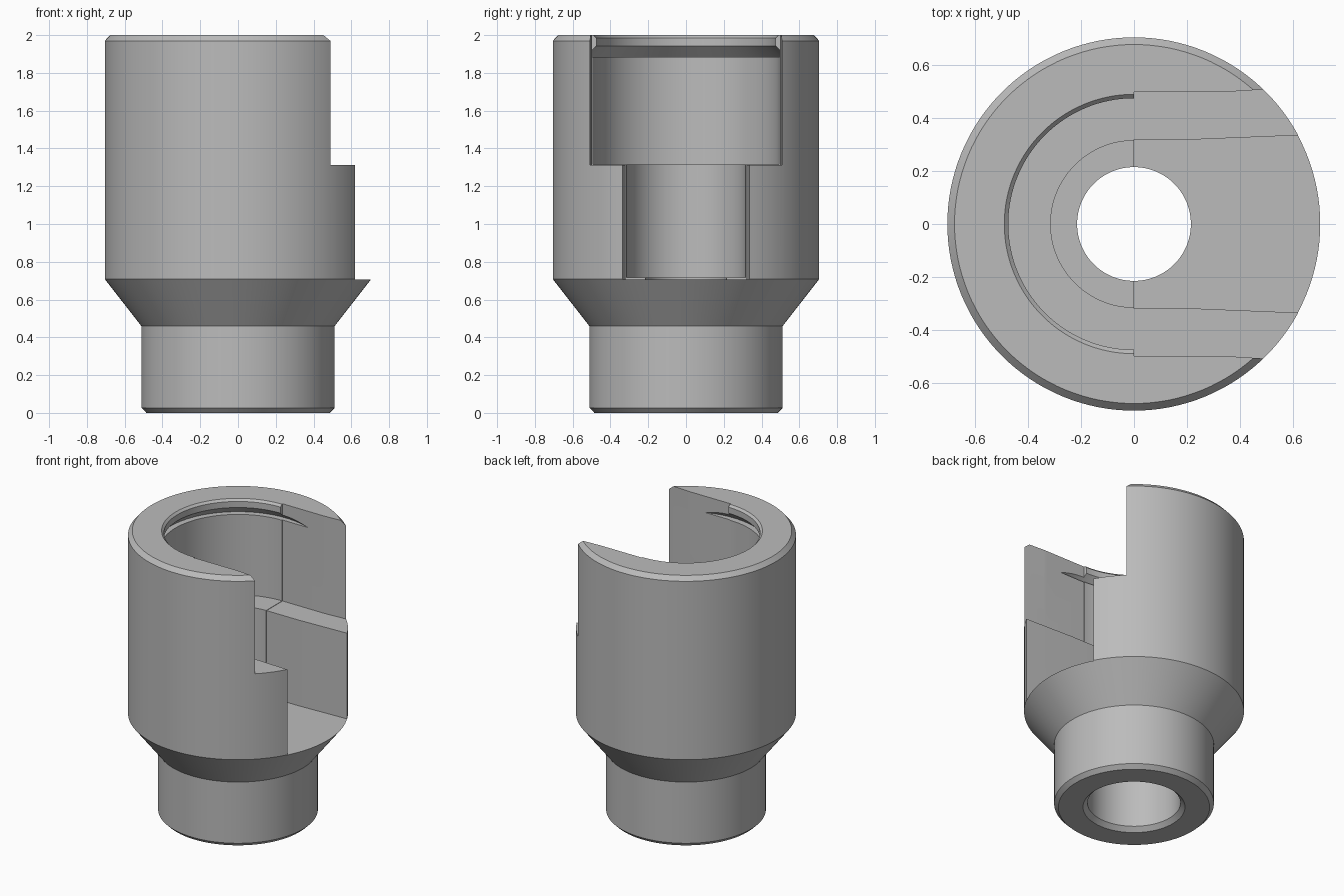
import bpy, bmesh, math

cube = bpy.data.objects.get("Cube")
if cube:
    bpy.data.objects.remove(cube, do_unlink=True)

steel = bpy.data.materials.new("plain grey")
steel.use_nodes = True
GREY = (0.5, 0.5, 0.5, 1)
steel.diffuse_color = GREY
steel.node_tree.nodes["Principled BSDF"].inputs["Base Color"].default_value = GREY

SEGMENTS = 128


def make_object(name, bm):
    bmesh.ops.recalc_face_normals(bm, faces=bm.faces)
    mesh = bpy.data.meshes.new(name)
    bm.to_mesh(mesh)
    bm.free()
    mesh.materials.append(steel)
    obj = bpy.data.objects.new(name, mesh)
    bpy.context.collection.objects.link(obj)
    return obj


def revolve(name, profile):
    """Turn a closed (radius, z) section around the z axis."""
    bm = bmesh.new()
    rings = []
    for i in range(SEGMENTS):
        a = 2 * math.pi * i / SEGMENTS
        rings.append([bm.verts.new((r * math.cos(a), r * math.sin(a), z)) for r, z in profile])
    n = len(profile)
    for i in range(SEGMENTS):
        p, q = rings[i], rings[(i + 1) % SEGMENTS]
        for j in range(n):
            k = (j + 1) % n
            bm.faces.new((p[j], q[j], q[k], p[k]))
    return make_object(name, bm)


def slot_cutter(name, half_outline, low, high):
    """Extrude a slot plan, mirrored across y, between two heights."""
    outline = half_outline + [(x, -y) for x, y in reversed(half_outline)]
    bm = bmesh.new()
    face = bm.faces.new([bm.verts.new((x, y, low)) for x, y in outline])
    out = bmesh.ops.extrude_face_region(bm, geom=[face])
    verts = [v for v in out["geom"] if isinstance(v, bmesh.types.BMVert)]
    bmesh.ops.translate(bm, verts=verts, vec=(0, 0, high - low))
    return make_object(name, bm)


# Turned body: outside from the bottom up, then the stepped bore back down
outside = [(0.327, 0), (0.485, 0), (0.512, 0.027), (0.512, 0.46),
           (0.705, 0.708), (0.705, 1.97), (0.678, 2)]
bore = [(0.49, 2), (0.475, 1.985), (0.475, 1.942), (0.535, 1.885), (0.493, 1.885),
        (0.493, 1.315), (0.315, 1.315), (0.315, 0.718), (0.215, 0.718),
        (0.215, 0.52), (0.298, 0.52), (0.298, 0.03)]
body = revolve("socket_body", outside + bore)

# Side openings: wide one above, narrow one below, flaring towards the outside
cutters = [
    slot_cutter("upper_slot_cutter", [(0, 0.498), (0.33, 0.498), (0.49, 0.508), (0.9, 0.53)], 1.312, 2.2),
    slot_cutter("lower_slot_cutter", [(0, 0.32), (0.25, 0.32), (0.62, 0.335), (0.9, 0.346)], 0.706, 1.5),
]
bpy.context.view_layer.objects.active = body
for cutter in cutters:
    cutter.hide_render = True
    mod = body.modifiers.new(cutter.name, "BOOLEAN")
    mod.operation = "DIFFERENCE"
    mod.solver = "EXACT"
    mod.object = cutter
    bpy.ops.object.modifier_apply(modifier=mod.name)
    bpy.data.objects.remove(cutter, do_unlink=True)

bpy.ops.object.select_all(action="DESELECT")
body.select_set(True)
bpy.ops.object.shade_smooth_by_angle(angle=math.radians(25))
